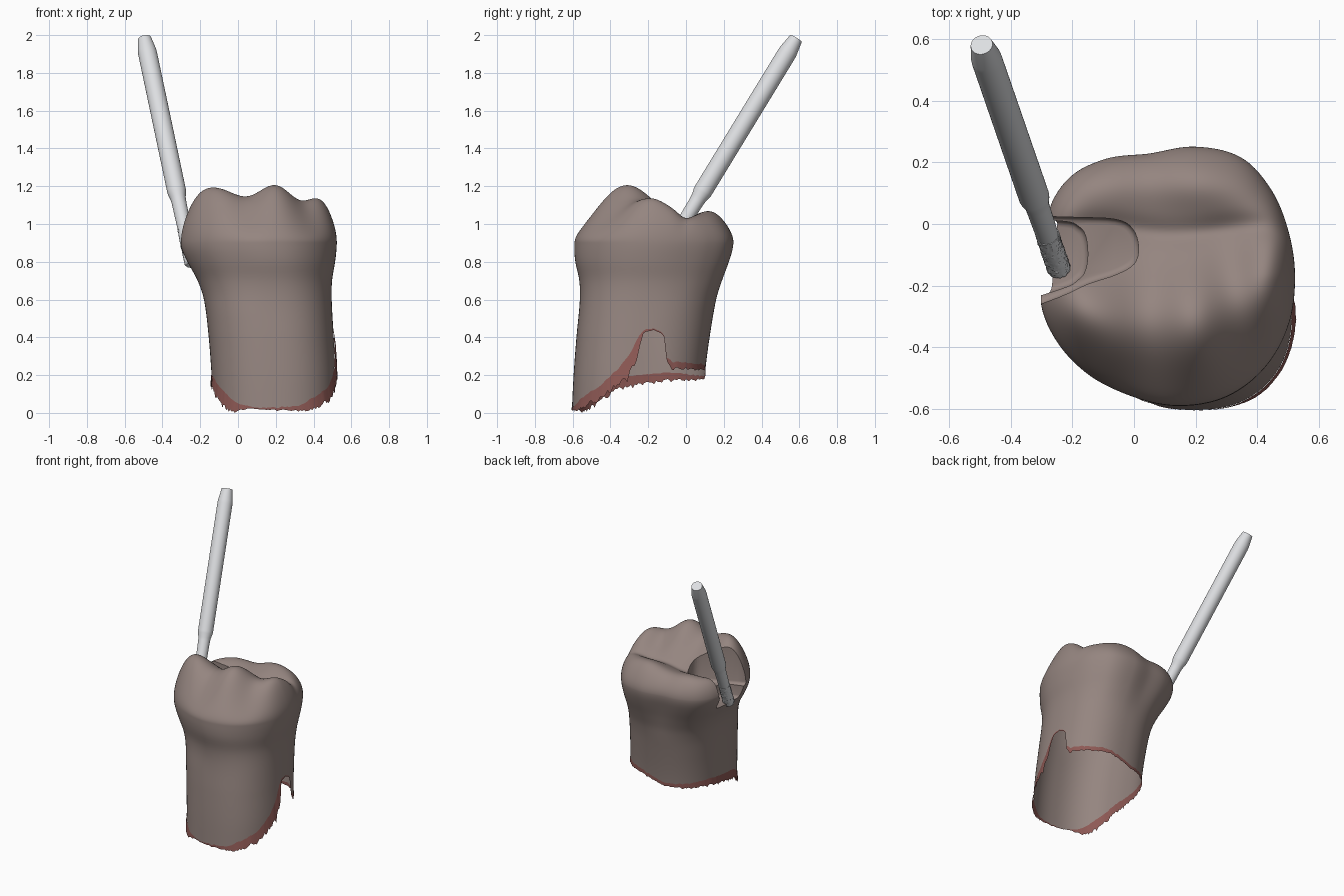
import bpy, bmesh, math, random
from mathutils import Vector, noise

if "Cube" in bpy.data.objects:
    bpy.data.objects.remove(bpy.data.objects["Cube"])

random.seed(4)
N = 220                       # columns around the tooth
TAU = 2 * math.pi


def material(name, rgb):
    m = bpy.data.materials.new(name)
    m.diffuse_color = (*rgb, 1)
    m.use_nodes = True
    m.node_tree.nodes["Principled BSDF"].inputs["Base Color"].default_value = m.diffuse_color
    return m


TOOTH = material("tooth taupe", (0.30, 0.235, 0.215))
GUM = material("gum red", (0.27, 0.10, 0.09))
STEEL = material("bur steel", (0.72, 0.73, 0.75))


def add_object(name, bm, mats, angle=40):
    me = bpy.data.meshes.new(name)
    bm.to_mesh(me)
    bm.free()
    for m in mats:
        me.materials.append(m)
    me.shade_smooth()
    me.set_sharp_from_angle(angle=math.radians(angle))
    ob = bpy.data.objects.new(name, me)
    bpy.context.collection.objects.link(ob)
    return ob


def interp(keys, t, smooth=False):
    """Interpolate rows of (t, values...) linearly or with a cubic."""
    t = min(max(t, keys[0][0]), keys[-1][0])
    i = 0
    while i < len(keys) - 2 and t > keys[i + 1][0]:
        i += 1
    a, b = keys[i], keys[i + 1]
    h = b[0] - a[0]
    s = (t - a[0]) / h
    if not smooth:
        return [p + (q - p) * s for p, q in zip(a[1:], b[1:])]
    p0, p3 = keys[max(i - 1, 0)], keys[min(i + 2, len(keys) - 1)]
    out = []
    for k in range(1, len(a)):
        m0 = (b[k] - p0[k]) / (b[0] - p0[0]) * h
        m1 = (p3[k] - a[k]) / (p3[0] - a[0]) * h
        out.append((2*s**3 - 3*s*s + 1) * a[k] + (s**3 - 2*s*s + s) * m0
                   + (3*s*s - 2*s**3) * b[k] + (s**3 - s*s) * m1)
    return out


# Crown outline seen from above, turned into a unit polar radius
OUTLINE = [(-.30, -.27), (-.255, -.375), (-.16, -.48), (-.02, -.555), (.15, -.59), (.3, -.56),
           (.42, -.47), (.5, -.33), (.522, -.18), (.5, -.02), (.44, .12), (.35, .215),
           (.2, .252), (.05, .23), (-.1, .21), (-.2, .16), (-.26, .085), (-.287, 0), (-.297, -.13)]
polar = sorted((math.atan2((y + .17) / .42, (x - .111) / .411) % TAU,
                math.hypot((y + .17) / .42, (x - .111) / .411)) for x, y in OUTLINE)
polar = [(a - TAU, r) for a, r in polar[-3:]] + polar + [(a + TAU, r) for a, r in polar[:3]]

# Extents per height: z, xmin, xmax, ymin, ymax
LEVELS = [(0, -.13, .525, -.605, .09), (.2, -.14, .52, -.595, .10), (.4, -.155, .507, -.58, .125),
          (.6, -.18, .496, -.562, .16), (.7, -.212, .498, -.565, .19), (.8, -.264, .514, -.586, .225),
          (.86, -.291, .521, -.591, .243), (.9, -.30, .523, -.59, .249), (.96, -.302, .523, -.588, .25)]


def wall(a, z, r=1.0):
    x0, x1, y0, y1 = interp(LEVELS, z, True)
    c, s = math.cos(a), math.sin(a)
    root = (abs(c)**2.35 + abs(s)**2.35) ** (-1 / 2.35)
    f = min(max((z - .5) / .34, 0), 1)
    f = f * f * (3 - 2 * f)
    rad = r * (root + (interp(polar, a, True)[0] - root) * f)
    return Vector(((x0 + x1) / 2 + (x1 - x0) / 2 * rad * c,
                   (y0 + y1) / 2 + (y1 - y0) / 2 * rad * s, z))


# Cusps: x, y, height, spread x, spread y
CUSPS = [(-.08, -.33, .185, .11, .16), (.2, -.32, .235, .11, .16), (.44, -.19, .165, .08, .13),
         (-.23, -.28, .14, .09, .11), (-.12, .13, .075, .12, .09), (.2, .14, .095, .12, .09),
         (.4, .1, .055, .10, .09), (-.25, -.02, .05, .06, .12), (.5, -.03, .04, .05, .1)]


def top_height(x, y):
    z = .965 - .02 * math.exp(-((y + .02 + .012 * math.sin(12 * x)) / .04)**2)
    for cx, cy, h, sx, sy in CUSPS:
        z += h * math.exp(-((x - cx) / sx)**2 / 2 - ((y - cy) / sy)**2 / 2)
    return z


# Broken lower edge of the root: y, edge height, depth of gum below it
RIGHT = [(-.62, .015, .0), (-.58, .03, .02), (-.55, .07, .05), (-.45, .14, .07), (-.35, .24, .09),
         (-.3, .32, .13), (-.27, .40, .13), (-.25, .43, .01), (-.2, .445, 0), (-.14, .41, 0),
         (-.11, .29, .01), (-.08, .265, .03), (.1, .25, .02)]
LEFT = [(-.62, .015, .0), (-.58, .025, .0), (-.54, .05, .04), (-.48, .11, .08), (-.35, .19, .06),
        (-.1, .215, .045), (.1, .195, .015)]


def edge(a):
    p = wall(a, .2)
    w = min(max((p.x - .1) / .2, 0), 1)
    zr, dr = interp(RIGHT, p.y)
    zl, dl = interp(LEFT, p.y)
    j = noise.noise(Vector((math.cos(a) * 14, math.sin(a) * 14, 0)))
    return max(zl + (zr - zl) * w + .008 * j, .012), dl + (dr - dl) * w


def bridge(bm, lo, hi):
    n = len(lo)
    return [bm.faces.new((lo[i], lo[(i + 1) % n], hi[(i + 1) % n], hi[i])) for i in range(n)]


# Tooth body: walls, then domed chewing surface, closed for cutting
angles = [TAU * i / N for i in range(N)]
edges = [edge(a) for a in angles]
bm = bmesh.new()
rings = []
for k in range(35):
    s = k / 34
    rings.append([bm.verts.new(wall(a, e[0] + (.9 - e[0]) * s)) for a, e in zip(angles, edges)])
for k in range(1, 50):
    r = math.cos(math.pi / 2 * k / 50)
    ring = []
    for a in angles:
        p = wall(a, .9, r)
        power = 3.5 + 4 * (1 - max(0, -math.sin(a)))
        p.z = .9 + (top_height(p.x, p.y) - .9) * math.sqrt(1 - r**power)
        ring.append(bm.verts.new(p))
    rings.append(ring)
for lo, hi in zip(rings, rings[1:]):
    bridge(bm, lo, hi)
mid = wall(0, .9, 0)
peak = bm.verts.new((mid.x, mid.y, top_height(mid.x, mid.y)))
base = bm.verts.new((.19, -.25, .1))
for i in range(N):
    j = (i + 1) % N
    bm.faces.new((rings[-1][i], rings[-1][j], peak))
    bm.faces.new((rings[0][j], rings[0][i], base)).material_index = 1
bmesh.ops.recalc_face_normals(bm, faces=bm.faces)
tooth = add_object("tooth", bm, [TOOTH, GUM])


# Cavity cutters: a shallow trough and a deeper box at the side
def cutter(name, pts, floor, soft):
    keys = [(i, *p) for i, p in enumerate(pts)]
    n = (len(pts) - 1) * 4
    loop = [interp(keys, i / 4, True) for i in range(n + 1)]
    b = bmesh.new()
    lo = [b.verts.new((x, y, floor)) for x, y in loop]
    hi = [b.verts.new((x, y, 1.4)) for x, y in loop]
    bridge(b, lo, hi)
    bottom = b.faces.new(lo)
    b.faces.new(hi)
    bmesh.ops.recalc_face_normals(b, faces=b.faces)
    bmesh.ops.bevel(b, geom=list(bottom.edges), offset=soft, segments=3, profile=.5, affect='EDGES')
    ob = add_object(name, b, [TOOTH])
    ob.hide_render = True
    mod = tooth.modifiers.new(name, 'BOOLEAN')
    mod.operation, mod.solver, mod.object = 'DIFFERENCE', 'EXACT', ob
    return ob


cutters = [
    cutter("trough_cutter", [(-.5, .03), (-.2, .022), (-.06, .015), (-.005, -.015), (.015, -.075), (0, -.13),
                             (-.06, -.165), (-.15, -.195), (-.25, -.24), (-.5, -.33)], .89, .02),
    cutter("box_cutter", [(-.5, .018), (-.24, .01), (-.18, -.008), (-.157, -.04), (-.15, -.1),
                          (-.158, -.15), (-.18, -.18), (-.24, -.212), (-.5, -.29)], .8, .02)]
dg = bpy.context.evaluated_depsgraph_get()
cut = bpy.data.meshes.new_from_object(tooth.evaluated_get(dg))
tooth.modifiers.clear()
tooth.data = cut
for c in cutters:
    bpy.data.objects.remove(c)

# Open the root again by removing the closing cap
bm = bmesh.new()
bm.from_mesh(cut)
bmesh.ops.delete(bm, geom=[f for f in bm.faces if f.material_index == 1], context='FACES')
bm.to_mesh(cut)
bm.free()
cut.shade_smooth()
cut.set_sharp_from_angle(angle=math.radians(40))

# Ragged gum strip hanging from the broken root edge
bm = bmesh.new()
top, low = [], []
for a, (z, d) in zip(angles, edges):
    out = Vector((math.cos(a), math.sin(a), 0))
    p = wall(a, z)
    top.append(bm.verts.new(p + out * .001 + Vector((0, 0, .006))))
    drop = max(z - d * random.uniform(.75, 1.15) - .002, 0)
    low.append(bm.verts.new(wall(a, drop) + out * min(.008, d * .15)))
low[min(range(N), key=lambda i: low[i].co.z)].co.z = 0
bridge(bm, low, top)
bmesh.ops.recalc_face_normals(bm, faces=bm.faces)
add_object("gum_strip", bm, [GUM])


# Dental bur: turned profiles along a tilted axis
TIP, END = Vector((-.243, -.148, .785)), Vector((-.495, .582, 1.981))
AXIS = END - TIP
TURN = AXIS.to_track_quat('Z', 'Y')


def turned(name, profile, sides, rough=0):
    b = bmesh.new()
    loops = []
    for t, r in profile:
        loop = []
        for i in range(sides):
            a = TAU * i / sides
            q = r + random.uniform(-rough, rough)
            loop.append(b.verts.new(TIP + TURN @ Vector((q * math.cos(a), q * math.sin(a), t * AXIS.length))))
        loops.append(loop)
    for lo, hi in zip(loops, loops[1:]):
        bridge(b, lo, hi)
    b.faces.new(loops[0])
    b.faces.new(loops[-1])
    bmesh.ops.recalc_face_normals(b, faces=b.faces)
    return add_object(name, b, [STEEL], 35)


turned("bur_shank", [(.14, .036), (.28, .039), (.295, .041), (.315, .048), (.325, .050),
                     (.93, .050), (.945, .049), (1, .036)], 48)
turned("bur_grit_head", [(0, .031), (.004, .036)] + [(.005 + .15 * k / 36, .038) for k in range(1, 37)],
       44, .002)
